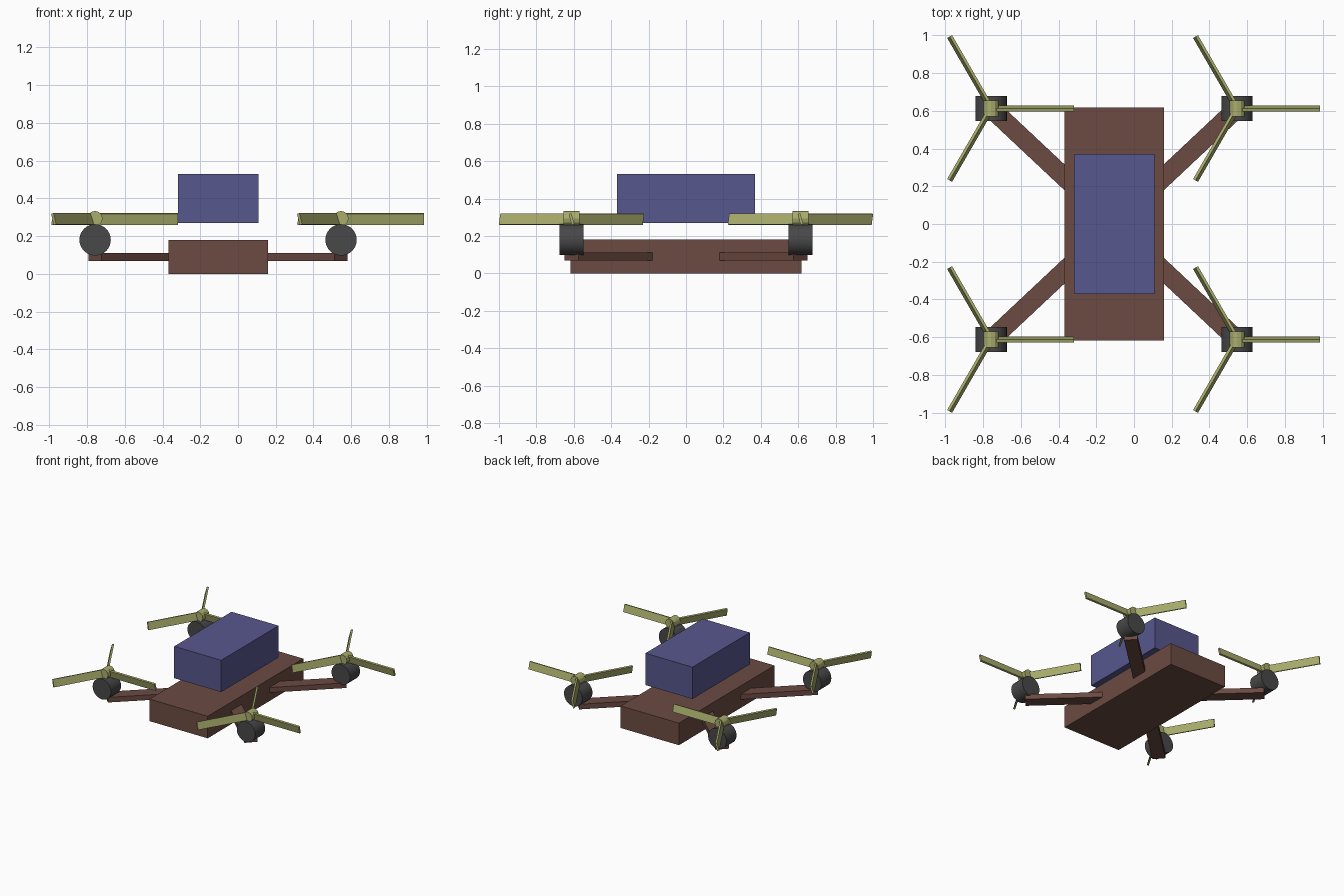
import bpy
from math import atan2, hypot, pi, radians, cos, sin
from mathutils import Euler

if "Cube" in bpy.data.objects:
    bpy.data.objects.remove(bpy.data.objects["Cube"])


def material(name, rgb):
    m = bpy.data.materials.new(name)
    m.diffuse_color = (*rgb, 1)
    m.use_nodes = True
    m.node_tree.nodes["Principled BSDF"].inputs["Base Color"].default_value = m.diffuse_color
    return m


BROWN = material("brown", (0.15, 0.07, 0.055))
BLUE = material("blue", (0.095, 0.095, 0.27))
OLIVE = material("olive", (0.40, 0.42, 0.15))
DARK = material("dark_grey", (0.065, 0.065, 0.065))


def box(name, centre, size, mat, rot=(0, 0, 0)):
    bpy.ops.mesh.primitive_cube_add(size=1, location=centre, rotation=rot)
    ob = bpy.context.object
    ob.name = name
    ob.scale = size
    ob.data.materials.append(mat)
    return ob


def drum(name, centre, radius, length, sides, mat):
    # cylinder lying along y
    bpy.ops.mesh.primitive_cylinder_add(vertices=sides, radius=radius, depth=length,
                                        location=centre, rotation=(pi / 2, 0, 0))
    ob = bpy.context.object
    ob.name = name
    ob.data.materials.append(mat)
    bpy.ops.object.shade_smooth_by_angle(angle=radians(20))
    return ob


BODY_X = -0.105
HUB_Y = 0.612
BLADE = 0.44

# Body slab and the raised pack floating above it
box("body", (BODY_X, 0, 0.09), (0.526, 1.234, 0.18), BROWN)
box("top_pack", (BODY_X, 0, 0.40), (0.425, 0.74, 0.26), BLUE)

for side, x in (("left", -0.757), ("right", 0.546)):
    for end, y in (("front", -HUB_Y), ("back", HUB_Y)):
        tag = f"{end}_{side}"

        # Arm from body centre out to the motor
        dx = x - BODY_X
        box(f"{tag}_arm", (BODY_X + dx / 2, y / 2, 0.09),
            (hypot(dx, y), 0.10, 0.042), BROWN, (0, 0, atan2(y, dx)))

        # Motor and propeller hub
        drum(f"{tag}_motor", (x, y, 0.18), 0.083, 0.13, 32, DARK)
        drum(f"{tag}_propeller_hub", (x, y, 0.293), 0.04, 0.084, 12, OLIVE)

        # Three pitched blades
        for i in range(3):
            a = i * 2 * pi / 3
            box(f"{tag}_blade_{i + 1}",
                (x + cos(a) * BLADE / 2, y + sin(a) * BLADE / 2, 0.29),
                (BLADE, 0.015, 0.061), OLIVE, Euler((radians(15), 0, a)))
